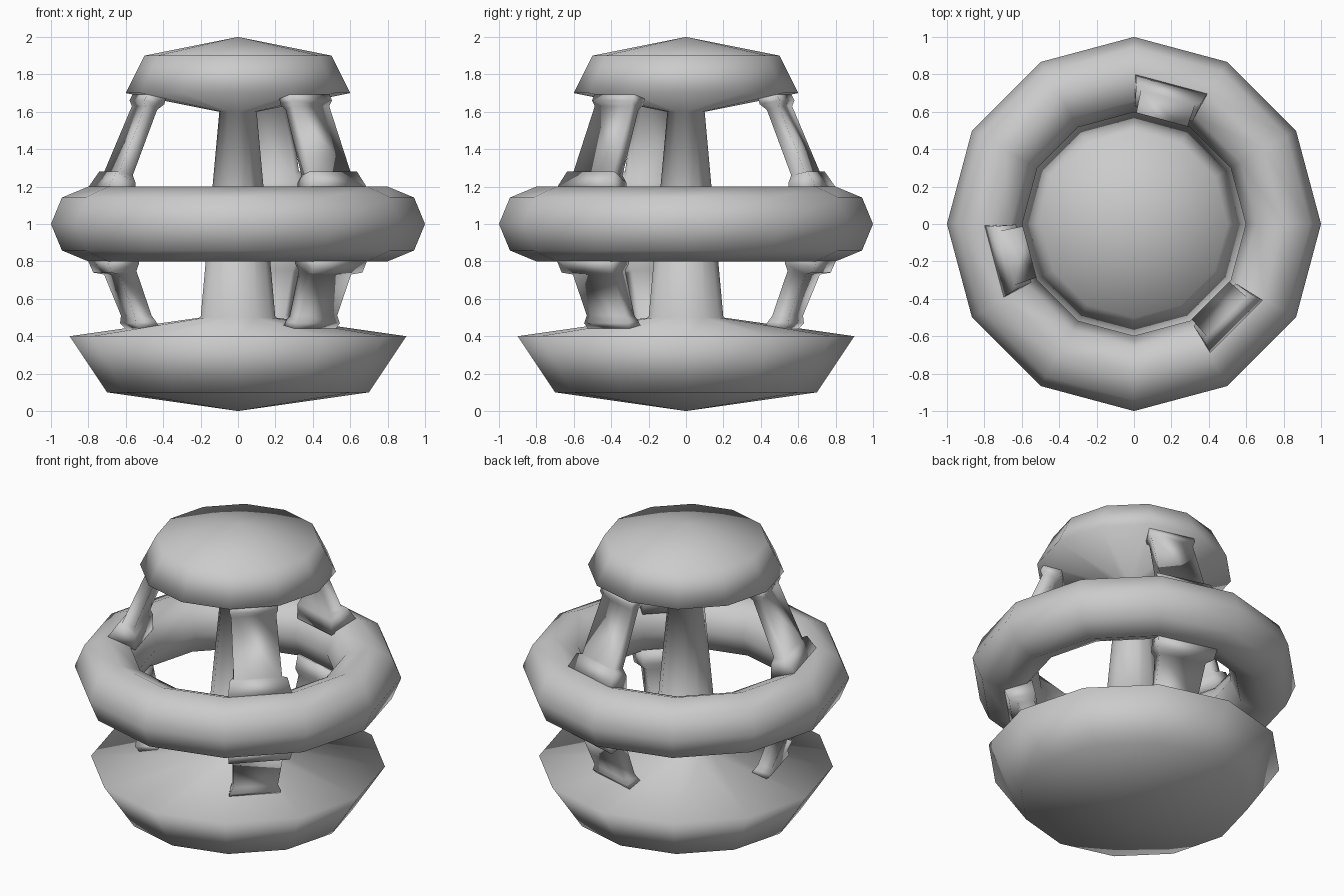
import bpy, bmesh
from math import sin, cos, pi, radians

if "Cube" in bpy.data.objects:
    bpy.data.objects.remove(bpy.data.objects["Cube"])

SIDES = 12


def make_object(name, verts, faces):
    mesh = bpy.data.meshes.new(name)
    mesh.from_pydata(verts, [], faces)
    bm = bmesh.new()
    bm.from_mesh(mesh)
    bmesh.ops.recalc_face_normals(bm, faces=bm.faces)
    for f in bm.faces:
        f.smooth = True
    bm.to_mesh(mesh)
    bm.free()
    obj = bpy.data.objects.new(name, mesh)
    bpy.context.collection.objects.link(obj)
    return obj


def lathe(name, profile, bottom, top):
    """Spin (radius, z) points round z, closed by a bottom and top point."""
    verts = [(r * cos(2 * pi * i / SIDES), r * sin(2 * pi * i / SIDES), z)
             for r, z in profile for i in range(SIDES)]
    n = len(verts)
    verts += [(0, 0, bottom), (0, 0, top)]
    faces = []
    for i in range(SIDES):
        j = (i + 1) % SIDES
        for k in range(len(profile) - 1):
            a, b = k * SIDES, (k + 1) * SIDES
            faces.append((a + i, a + j, b + j, b + i))
        faces.append((n, j, i))
        faces.append((n + 1, n - SIDES + i, n - SIDES + j))
    return make_object(name, verts, faces)


def strut(name, sections, angle):
    """Loft rectangles; each section is (inner r, z, half width), (outer r, z, half width)."""
    c, s = cos(angle), sin(angle)
    verts = []
    for (ri, zi, wi), (ro, zo, wo) in sections:
        for r, t, z in ((ri, -wi, zi), (ro, -wo, zo), (ro, wo, zo), (ri, wi, zi)):
            verts.append((r * c - t * s, r * s + t * c, z))
    faces = [(0, 1, 2, 3), tuple(range(len(verts) - 4, len(verts)))]
    for k in range(len(sections) - 1):
        a = 4 * k
        for i in range(4):
            j = (i + 1) % 4
            faces.append((a + i, a + j, a + 4 + j, a + 4 + i))
    return make_object(name, verts, faces)


# Base, central column and cap in one turned body
lathe("base_column_cap",
      [(0.7, 0.1), (0.9, 0.4), (0.2, 0.5), (0.1, 1.6), (0.6, 1.7), (0.5, 1.9)],
      0.0, 2.0)

# Floating ring
bpy.ops.mesh.primitive_torus_add(major_segments=SIDES, minor_segments=8,
                                 major_radius=0.8, minor_radius=0.2,
                                 location=(0, 0, 1))
ring = bpy.context.object
ring.name = "ring"
bpy.ops.object.shade_smooth()

# Struts with widened feet, three above and three below the ring
upper = [((0.43, 1.68, 0.12), (0.54, 1.70, 0.15)),
         ((0.44, 1.64, 0.12), (0.56, 1.66, 0.15)),
         ((0.48, 1.61, 0.12), (0.55, 1.63, 0.14)),
         ((0.62, 1.26, 0.14), (0.70, 1.28, 0.15)),
         ((0.61, 1.22, 0.16), (0.72, 1.28, 0.18)),
         ((0.61, 1.12, 0.16), (0.78, 1.19, 0.20))]
lower = [((0.61, 0.88, 0.16), (0.78, 0.81, 0.20)),
         ((0.59, 0.79, 0.16), (0.75, 0.74, 0.19)),
         ((0.60, 0.75, 0.14), (0.70, 0.73, 0.155)),
         ((0.51, 0.51, 0.12), (0.61, 0.51, 0.14)),
         ((0.49, 0.48, 0.13), (0.61, 0.47, 0.16)),
         ((0.47, 0.45, 0.13), (0.58, 0.44, 0.16))]
for i in range(3):
    angle = radians(75 + 120 * i)
    strut(f"upper_strut_{i + 1}", upper, angle)
    strut(f"lower_strut_{i + 1}", lower, angle)
